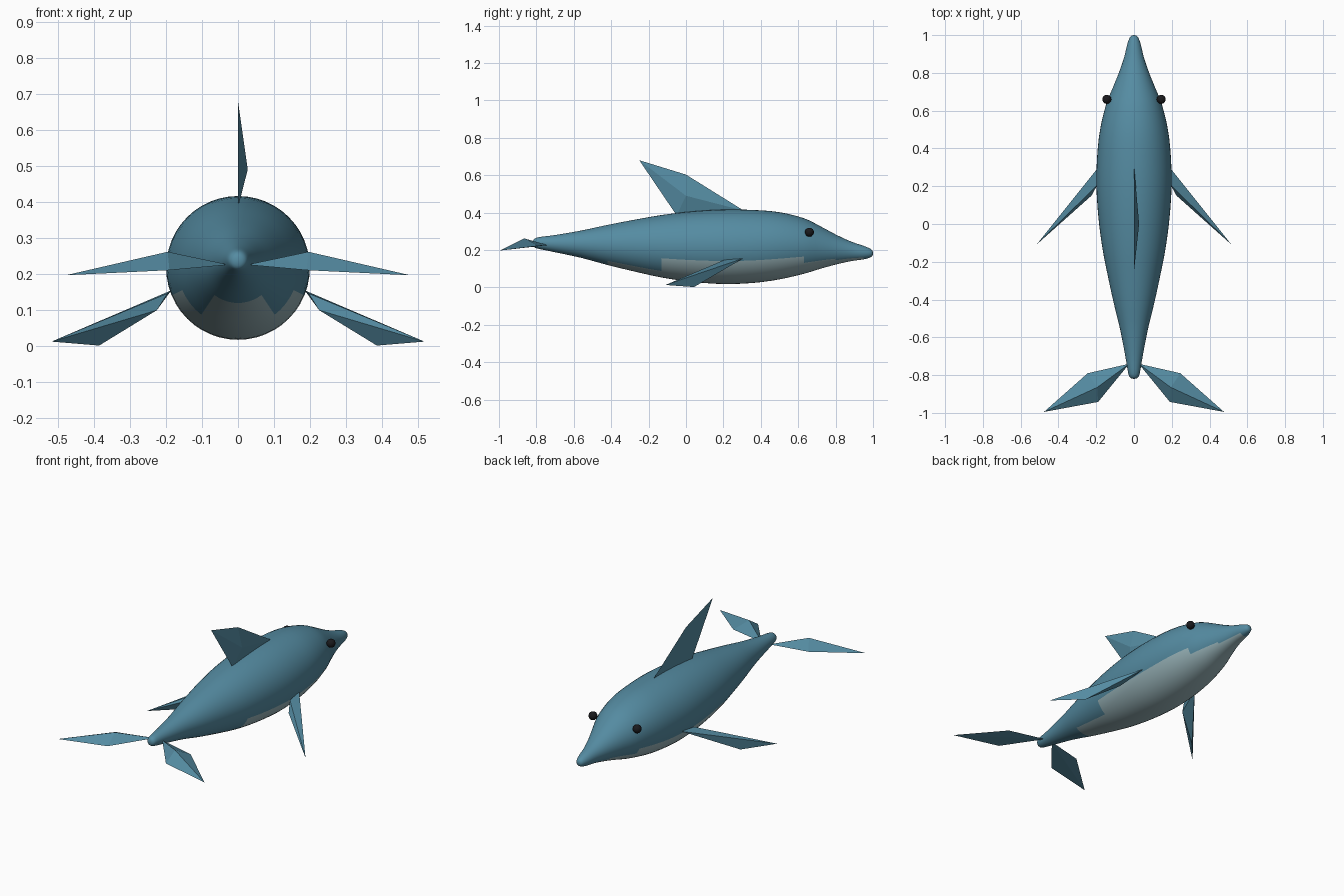
import bpy, bmesh, math
from mathutils import Vector

if "Cube" in bpy.data.objects:
    bpy.data.objects.remove(bpy.data.objects["Cube"])


def material(name, rgb):
    m = bpy.data.materials.new(name)
    m.diffuse_color = (*rgb, 1)
    m.use_nodes = True
    m.node_tree.nodes["Principled BSDF"].inputs["Base Color"].default_value = m.diffuse_color
    return m


BLUE = material("sea blue", (0.09, 0.26, 0.36))
PALE = material("pale belly", (0.32, 0.46, 0.49))
BLACK = material("eye black", (0.01, 0.01, 0.012))


def finish(bm, name, mats, smooth):
    bmesh.ops.recalc_face_normals(bm, faces=bm.faces)
    me = bpy.data.meshes.new(name)
    bm.to_mesh(me)
    bm.free()
    for m in mats:
        me.materials.append(m)
    me.polygons.foreach_set("use_smooth", [smooth] * len(me.polygons))
    ob = bpy.data.objects.new(name, me)
    bpy.context.collection.objects.link(ob)
    return ob


# Body stations: position along y, top z, bottom z
STATIONS = [Vector(s) for s in [
    (-0.82, 0.236, 0.236), (-0.815, 0.255, 0.218), (-0.79, 0.268, 0.207),
    (-0.7, 0.28, 0.188), (-0.56, 0.304, 0.158), (-0.42, 0.334, 0.120),
    (-0.28, 0.361, 0.086), (-0.13, 0.387, 0.053), (0.03, 0.406, 0.030),
    (0.2, 0.416, 0.018), (0.36, 0.414, 0.024), (0.5, 0.402, 0.043),
    (0.63, 0.370, 0.073), (0.72, 0.326, 0.100), (0.8, 0.283, 0.122),
    (0.88, 0.246, 0.140), (0.95, 0.222, 0.150), (0.985, 0.207, 0.160),
    (0.997, 0.196, 0.170), (1.0, 0.183, 0.183)]]
SEG, SUB = 48, 3


def spline(pts):
    out = []
    for i in range(len(pts) - 1):
        a, b, c, d = (pts[max(0, min(len(pts) - 1, i + k))] for k in (-1, 0, 1, 2))
        for s in range(SUB):
            t = s / SUB
            out.append(0.5 * (2 * b + (c - a) * t + (2 * a - 5 * b + 4 * c - d) * t ** 2
                              + (3 * b - a - 3 * c + d) * t ** 3))
    return out + [pts[-1]]


# Half-angle of the pale belly, measured from straight down
def belly_angle(y):
    for lo, hi, angle in ((-0.42, -0.13, 37.5), (-0.13, 0.63, 67.5),
                          (0.63, 0.8, 52.5), (0.8, 0.95, 45)):
        if lo < y < hi:
            return angle
    return 0


# Body: round sections lofted along y
bm = bmesh.new()
path = spline(STATIONS)
rings = []
for y, top, bot in path[1:-1]:
    c, r = (top + bot) / 2, (top - bot) / 2
    rings.append([bm.verts.new((r * math.sin(2 * math.pi * k / SEG), y,
                                c - r * math.cos(2 * math.pi * k / SEG)))
                  for k in range(SEG)])
for i in range(len(rings) - 1):
    y = (path[i + 1].x + path[i + 2].x) / 2
    for k in range(SEG):
        n = (k + 1) % SEG
        f = bm.faces.new((rings[i][k], rings[i][n], rings[i + 1][n], rings[i + 1][k]))
        angle = (k + 0.5) * 360 / SEG
        f.material_index = int(min(angle, 360 - angle) < belly_angle(y))
for ring, end in ((rings[0], path[0]), (rings[-1], path[-1])):
    tip = bm.verts.new((0, end.x, end.y))
    for k in range(SEG):
        bm.faces.new((ring[k], ring[(k + 1) % SEG], tip))
finish(bm, "body", [BLUE, PALE], True)


# Fin: a flat four-sided outline raised to one ridge point
def fin(name, outline, ridge, side=1):
    bm = bmesh.new()
    vs = [bm.verts.new((side * x, y, z)) for x, y, z in outline]
    apex = bm.verts.new((side * ridge[0], *ridge[1:]))
    bm.faces.new((vs[0], vs[1], vs[2]))
    bm.faces.new((vs[0], vs[2], vs[3]))
    for k in range(4):
        bm.faces.new((vs[k], vs[(k + 1) % 4], apex))
    finish(bm, name, [BLUE], False)


fin("dorsal_fin", [(0, 0.31, 0.41), (0, 0, 0.603), (0, -0.25, 0.68), (0, -0.05, 0.385)],
    (0.027, 0, 0.49))

for side, label in ((1, "right"), (-1, "left")):
    fin(label + "_flipper",
        [(0.185, 0.305, 0.155), (0.385, 0.043, 0.002), (0.517, -0.11, 0.013), (0.195, 0.205, 0.147)],
        (0.225, 0.15, 0.10), side)
    fin(label + "_fluke",
        [(0.025, -0.74, 0.226), (0.245, -0.79, 0.222), (0.477, -0.995, 0.197), (0.19, -0.942, 0.211)],
        (0.195, -0.865, 0.262), side)
    # Eyes
    bm = bmesh.new()
    bmesh.ops.create_uvsphere(bm, u_segments=20, v_segments=12, radius=0.024)
    bmesh.ops.translate(bm, verts=bm.verts, vec=(side * 0.144, 0.66, 0.295))
    finish(bm, label + "_eye", [BLACK], True)
